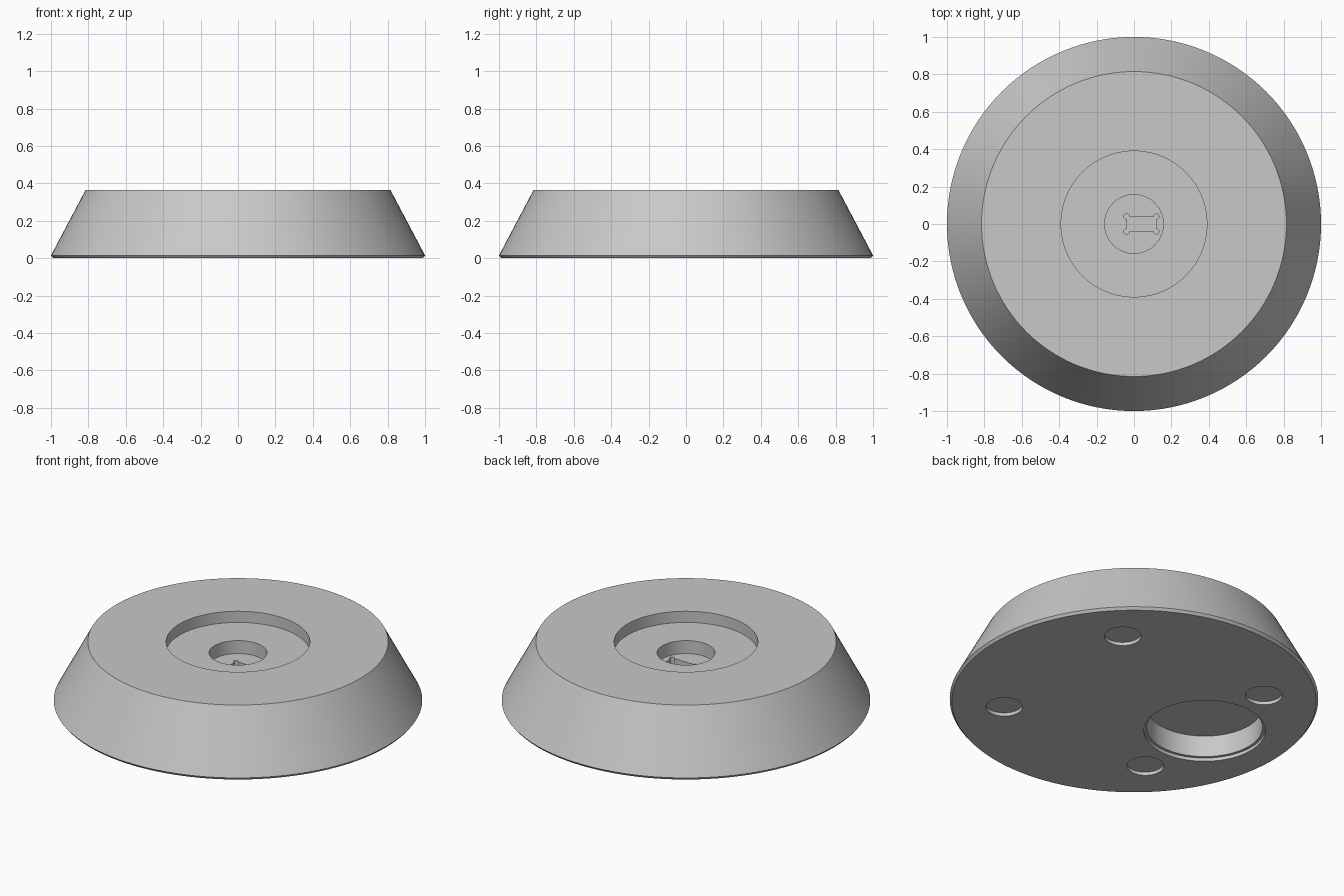
import bpy, bmesh, math

cube = bpy.data.objects.get("Cube")
if cube:
    bpy.data.objects.remove(cube, do_unlink=True)

grey = bpy.data.materials.new("plain_grey")
grey.use_nodes = True
color = (0.58, 0.58, 0.58, 1)
grey.diffuse_color = color
grey.node_tree.nodes["Principled BSDF"].inputs["Base Color"].default_value = color


def add_object(name, bm):
    bmesh.ops.recalc_face_normals(bm, faces=bm.faces)
    mesh = bpy.data.meshes.new(name)
    bm.to_mesh(mesh)
    bm.free()
    mesh.materials.append(grey)
    obj = bpy.data.objects.new(name, mesh)
    bpy.context.collection.objects.link(obj)
    return obj


def turned(name, profile, center=(0, 0), sides=128):
    """Closed solid of revolution from (radius, height) rings."""
    bm = bmesh.new()
    rings = []
    for r, z in profile:
        rings.append([bm.verts.new((center[0] + r * math.cos(a), center[1] + r * math.sin(a), z))
                      for a in (2 * math.pi * i / sides for i in range(sides))])
    for low, high in zip(rings, rings[1:]):
        for i in range(sides):
            j = (i + 1) % sides
            bm.faces.new((low[i], low[j], high[j], high[i]))
    bm.faces.new(rings[0])
    bm.faces.new(rings[-1])
    return add_object(name, bm)


def box(name, x0, x1, y0, y1, z0, z1):
    bm = bmesh.new()
    bmesh.ops.create_cube(bm, size=1)
    for v in bm.verts:
        v.co = (x1 if v.co.x > 0 else x0, y1 if v.co.y > 0 else y0, z1 if v.co.z > 0 else z0)
    return add_object(name, bm)


# Tapered round body with a small chamfer at the bottom edge
body = turned("round_base", [(0.988, 0), (1, 0.015), (0.815, 0.365)])

# Stepped recess in the top
cutters = [turned("top_recess", [(0.157, 0.22), (0.157, 0.298), (0.39, 0.298), (0.39, 0.45)])]

# Rectangular socket with rounded corner reliefs
floor, lip = 0.12, 0.26
cutters.append(box("socket", -0.04, 0.12, -0.04, 0.04, floor, lip))
for x in (-0.04, 0.12):
    for y in (-0.04, 0.04):
        cutters.append(turned("socket_corner", [(0.014, floor), (0.014, lip)], (x, y), 24))

# Shallow foot recesses underneath
for x in (-0.5, 0.5):
    for y in (-0.5, 0.5):
        cutters.append(turned("foot_recess", [(0.1, -0.1), (0.1, 0.02)], (x, y), 64))

# Deep underside pocket with a ledge for a lid
cutters.append(turned("pocket", [(0.33, -0.1), (0.33, 0.02), (0.314, 0.02), (0.314, 0.148)], (-0.5, 0)))

# Carve everything out of the body
bpy.context.view_layer.objects.active = body
for cutter in cutters:
    mod = body.modifiers.new("cut", 'BOOLEAN')
    mod.operation = 'DIFFERENCE'
    mod.solver = 'EXACT'
    mod.object = cutter
    bpy.ops.object.modifier_apply(modifier=mod.name)
    bpy.data.objects.remove(cutter, do_unlink=True)

for obj in bpy.context.selected_objects:
    obj.select_set(False)
body.select_set(True)
bpy.ops.object.shade_smooth_by_angle(angle=math.radians(30))
